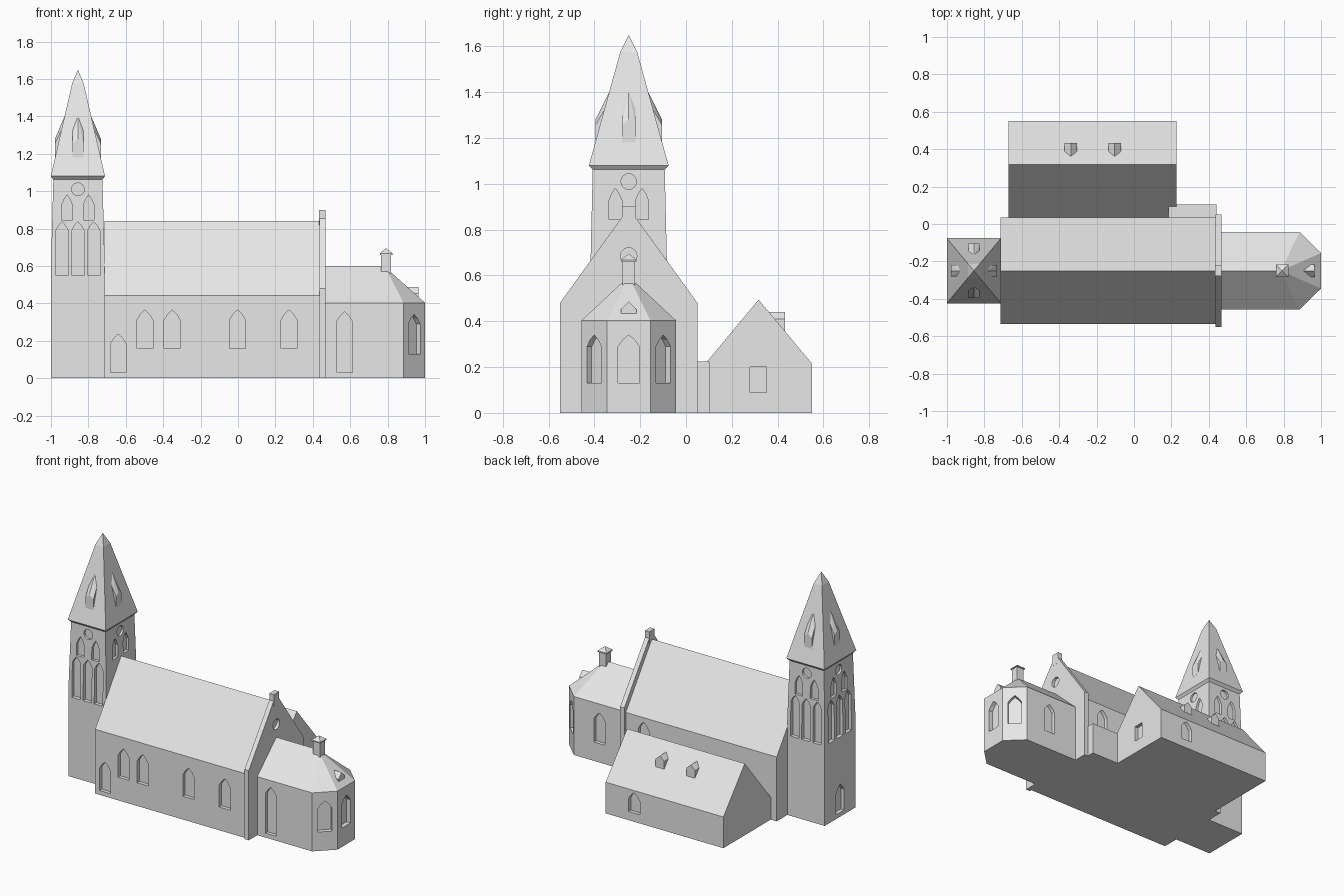
import bpy, bmesh, math

if "Cube" in bpy.data.objects:
    bpy.data.objects.remove(bpy.data.objects["Cube"])

YC = -0.25          # centre line of tower, nave and chancel
TX = -0.856         # tower centre x
SOUTH, NORTH, EAST, WEST = -90, 90, 0, 180

stone = bpy.data.materials.new("pale_grey_stone")
stone.diffuse_color = (0.8, 0.8, 0.8, 1)
stone.use_nodes = True
stone.node_tree.nodes["Principled BSDF"].inputs["Base Color"].default_value = stone.diffuse_color


def add_hull(bm, pts):
    verts = [bm.verts.new(p) for p in pts]
    res = bmesh.ops.convex_hull(bm, input=verts)
    junk = {g for g in res["geom_interior"] + res["geom_unused"] if isinstance(g, bmesh.types.BMVert)}
    bmesh.ops.delete(bm, geom=list(junk), context='VERTS')


def finish(name, bm):
    bmesh.ops.dissolve_limit(bm, angle_limit=0.01, verts=bm.verts[:], edges=bm.edges[:])
    bmesh.ops.recalc_face_normals(bm, faces=bm.faces[:])
    me = bpy.data.meshes.new(name)
    bm.to_mesh(me)
    bm.free()
    me.materials.append(stone)
    ob = bpy.data.objects.new(name, me)
    bpy.context.collection.objects.link(ob)
    return ob


def solid(name, *hulls, recesses=()):
    """Convex solids in one object, with window recesses cut into the walls."""
    bm = bmesh.new()
    for pts in hulls:
        add_hull(bm, pts)
    ob = finish(name, bm)
    if recesses:
        bm = bmesh.new()
        for outline, (ox, oy), deg, depth in recesses:
            a = math.radians(deg)
            n, t = (math.cos(a), math.sin(a)), (-math.sin(a), math.cos(a))
            add_hull(bm, [(ox + s * t[0] + d * n[0], oy + s * t[1] + d * n[1], z)
                          for d in (0.03, -depth) for s, z in outline])
        cutter = finish(name + "_cutter", bm)
        mod = ob.modifiers.new("recesses", 'BOOLEAN')
        mod.operation, mod.solver, mod.object = 'DIFFERENCE', 'EXACT', cutter
        dg = bpy.context.evaluated_depsgraph_get()
        cut_mesh = bpy.data.meshes.new_from_object(ob.evaluated_get(dg))
        ob.modifiers.clear()
        ob.data = cut_mesh
        bpy.data.objects.remove(cutter)
    return ob


def lancet(c, half, z0, zs, z1):
    m = (zs + z1) / 2 + 0.004
    return [(c - half, z0), (c + half, z0), (c + half, zs), (c + half * 0.55, m),
            (c, z1), (c - half * 0.55, m), (c - half, zs)]


def disc(c, z, r):
    return [(c + r * math.cos(k * math.pi / 8), z + r * math.sin(k * math.pi / 8)) for k in range(16)]


def rect(cx, cy, hx, hy, z):
    return [(cx + i * hx, cy + j * hy, z) for i, j in ((-1, -1), (1, -1), (1, 1), (-1, 1))]


def box(cx, cy, hx, hy, z0, z1):
    return rect(cx, cy, hx, hy, z0) + rect(cx, cy, hx, hy, z1)


def along_x(x0, x1, profile):
    return [(x, y, z) for x in (x0, x1) for y, z in profile]


# Tower: slightly tapering, with tall lancets, pairs and a roundel on each side
HX, HY = 0.144, 0.168
win = []
for deg, out, step in ((SOUTH, HY, 0.085), (NORTH, HY, 0.085), (WEST, HX, 0.092), (EAST, HX, 0)):
    a = math.radians(deg)
    o = (TX + out * math.cos(a), YC + out * math.sin(a))
    win.append((disc(0, 1.01, 0.034), o, deg, 0.025))
    for s in (-0.058, 0.058):
        win.append((lancet(s, 0.029, 0.845, 0.925, 0.98), o, deg, 0.025))
    if step:
        for k in (-1, 0, 1):
            win.append((lancet(k * step, 0.032, 0.55, 0.79, 0.836), o, deg, 0.025))
win.append((lancet(0, 0.043, 0.03, 0.17, 0.225), (TX - HX, YC), WEST, 0.025))
solid("tower", rect(TX, YC, HX, HY, 0) + rect(TX, YC, HX, HY, 0.6) + rect(TX, YC, 0.131, 0.157, 1.07),
      recesses=win)

# Spire with slightly convex tip
solid("spire", rect(TX, YC, 0.131, 0.157, 1.062) + rect(TX, YC, 0.145, 0.174, 1.08)
      + rect(TX, YC, 0.031, 0.037, 1.575) + [(TX, YC, 1.65)])

# Spire dormers on all four sides
for label, deg, f in (("south", SOUTH, 1), ("north", NORTH, 1), ("east", EAST, 0.84), ("west", WEST, 0.84)):
    a = math.radians(deg)
    half = [(0.03, 0.146, 1.18), (0.03, 0.146, 1.255), (0, 0.146, 1.28),
            (0.03, 0.105, 1.325), (0, 0.08, 1.41), (0.03, 0.08, 1.18)]
    solid("spire_dormer_" + label,
          [(TX + d * f * math.cos(a) - m * s * math.sin(a), YC + d * f * math.sin(a) + m * s * math.cos(a), z)
           for s, d, z in half for m in ((1, -1) if s else (1,))])

# Nave with steep roof
NH = 0.284
win = [(lancet(x, 0.043, 0.16, 0.31, 0.365), (0, YC - NH), SOUTH, 0.025)
       for x in (-0.498, -0.352, -0.003, 0.273)]
win.append((lancet(-0.64, 0.041, 0.03, 0.185, 0.235), (0, YC - NH), SOUTH, 0.025))
win.append((lancet(-0.3, 0.04, 0.25, 0.36, 0.41), (0, YC + NH), NORTH, 0.025))
solid("nave", along_x(-0.715, 0.44, [(YC - NH, 0), (YC + NH, 0), (YC + NH, 0.443), (YC, 0.84), (YC - NH, 0.443)]),
      recesses=win)

# East gable wall with roundel and a small block at the peak
solid("gable_wall", along_x(0.435, 0.467, [(YC - 0.3, 0), (YC + 0.3, 0), (YC + 0.3, 0.48), (YC, 0.895), (YC - 0.3, 0.48)]),
      recesses=[(disc(0, 0.685, 0.036), (0.467, YC), EAST, 0.02)])
solid("gable_finial", box(0.451, YC, 0.017, 0.029, 0.82, 0.9))

# Chancel with three-sided end and hipped roof
plan = [(0.46, -0.207), (0.885, -0.207), (1, -0.095), (1, 0.095), (0.885, 0.207), (0.46, 0.207)]
win = [(lancet(0, 0.046, 0.13, 0.29, 0.34), (1, YC), EAST, 0.03),
       (lancet(0.57, 0.041, 0.03, 0.305, 0.355), (0, YC - 0.207), SOUTH, 0.025),
       (lancet(-0.69, 0.043, 0.13, 0.29, 0.34), (0, YC + 0.207), NORTH, 0.025)]
for m in (-1, 1):
    win.append((lancet(0, 0.045, 0.13, 0.29, 0.34), (0.9425, YC + m * 0.151), m * 45, 0.03))
solid("chancel", [(x, YC + y, z) for z in (0, 0.403) for x, y in plan]
      + [(0.46, YC, 0.596), (0.785, YC, 0.596)], recesses=win)
solid("chancel_dormer", along_x(0.87, 0.965, [(YC - 0.033, 0.43), (YC + 0.033, 0.43), (YC + 0.033, 0.452),
                                              (YC, 0.487), (YC - 0.033, 0.452)]))

# Chimney with pyramid cap
solid("chimney", box(0.792, YC, 0.027, 0.027, 0.5, 0.664))
solid("chimney_cap", box(0.792, YC, 0.034, 0.034, 0.66, 0.668) + [(0.792, YC, 0.695)])

# North annex, its windows and roof dormers
solid("annex", along_x(-0.67, 0.227, [(0.03, 0), (0.55, 0), (0.55, 0.215), (0.317, 0.494), (0.03, 0.15)]),
      recesses=[([(0.28, 0.09), (0.352, 0.09), (0.352, 0.2), (0.28, 0.2)], (0.227, 0), EAST, 0.025),
                (lancet(-0.01, 0.043, 0.06, 0.15, 0.2), (0, 0.55), NORTH, 0.025)])
for label, x in (("west", -0.338), ("east", -0.103)):
    solid("annex_dormer_" + label,
          [(x + s, y, z) for y in (0.33, 0.432)
           for s, z in ((-0.033, 0.33), (0.033, 0.33), (0.033, 0.41), (0, 0.44), (-0.033, 0.41))])

# Low flat link between annex and gable wall
solid("link", box(0.3125, 0.065, 0.1275, 0.038, 0, 0.225))
